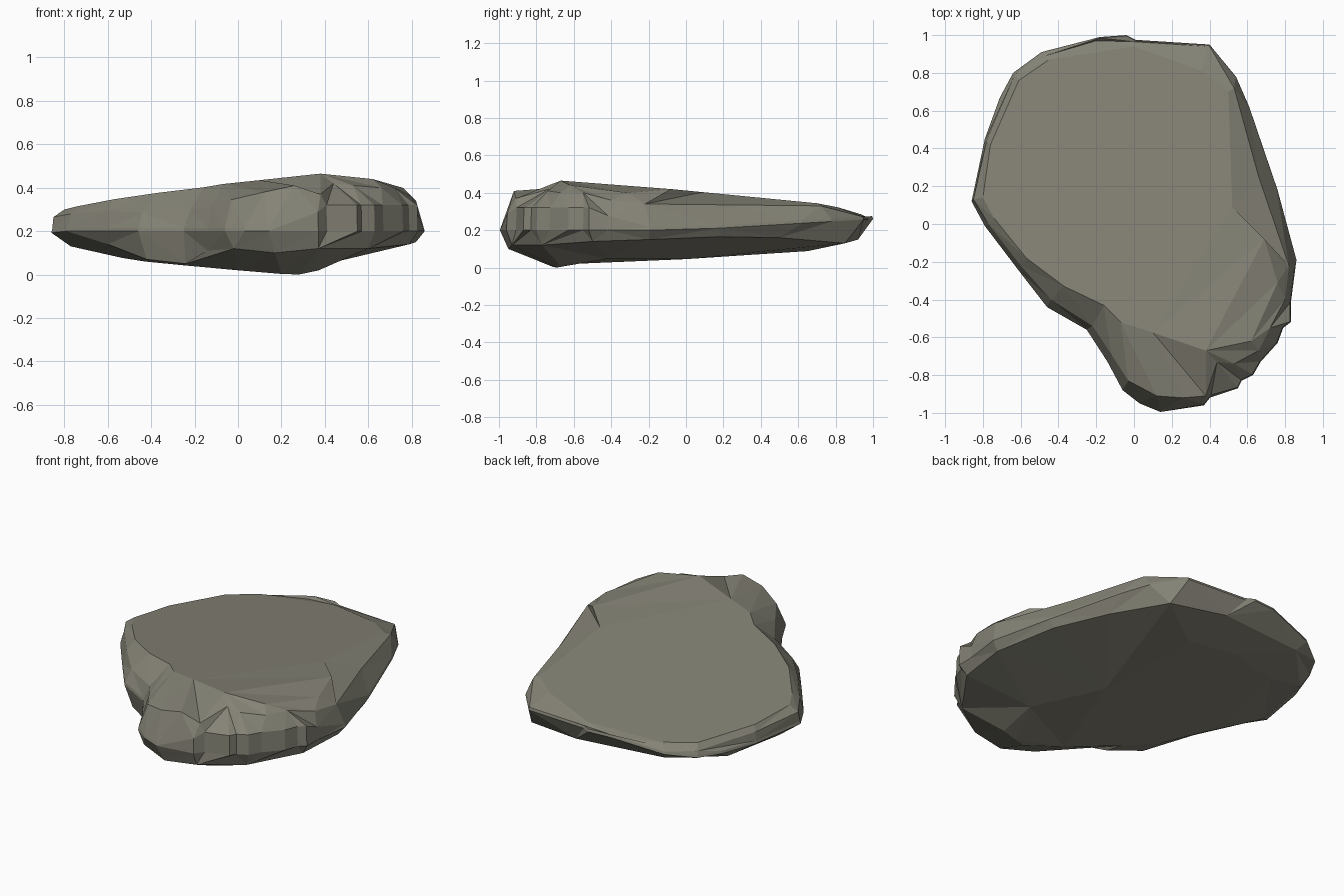
import bpy, bmesh, math


def angle(p):
    return math.atan2(p[1], p[0]) % (2 * math.pi)


def clamp(t):
    return max(0.0, min(1.0, t))


def top_z(x, y):
    # gently tilted upper face, falling away on the right
    return min(0.465 + 0.075 * (x - 0.38) - 0.095 * (y + 0.67), 0.44 - 0.29 * (x - 0.62))


def rim_z(x, y):
    # widest line, higher at the back, dropping at the back left
    back = max(0.0, y)
    return 0.20 + 0.06 * back - 0.18 * back * max(0.0, -x - 0.2)


def chip_z(x, y):
    # top of the steep chipped wall at the front right
    return rim_z(x, y) + 0.015 + 0.105 * clamp((x - 0.3) / 0.1) * clamp((-y - 0.3) / 0.2)


def base_z(x, y):
    # underside: lowest at the front, two planes meeting in a soft keel
    return max(0.06 * (y + 0.68) - 0.05 * (x - 0.3),
               0.005 + 0.2 * (x - 0.3) + 0.085 * (y + 0.68))


# edge of the underside, with the keel on its right
base = [(0.20, -0.71), (0.28, -0.69), (0.37, -0.68), (0.40, -0.42), (0.21, 0.0),
        (0.18, 0.35), (0.15, 0.65), (-0.15, 0.68), (-0.5, 0.58), (-0.6, 0.1),
        (-0.53, -0.1), (-0.43, -0.28), (-0.26, -0.42), (0.0, -0.6)]

# lower bevel, with heights
lower = [(0.17, -0.95, .10), (0.37, -0.93, .12), (0.60, -0.77, .12), (0.79, -0.50, .14),
         (0.82, -0.20, .15), (0.73, 0.18, .165), (0.60, 0.50, .16), (0.45, 0.85, .13),
         (0.10, 0.92, .15), (-0.45, 0.86, .16), (-0.70, 0.60, .135), (-0.77, 0.20, .13),
         (-0.60, -0.20, .14), (-0.42, -0.42, .07), (-0.24, -0.52, .05), (-0.14, -0.66, .11),
         (-0.02, -0.88, .12)]

# widest outline with the chipped front right corner
rim = [(0.14, -0.995), (0.37, -0.96), (0.41, -0.91), (0.55, -0.87), (0.57, -0.83),
       (0.63, -0.80), (0.67, -0.73), (0.76, -0.63), (0.79, -0.55), (0.83, -0.52),
       (0.83, -0.42), (0.86, -0.19), (0.76, 0.18), (0.61, 0.62), (0.54, 0.78),
       (0.40, 0.95), (0.01, 0.975), (-0.04, 1.0), (-0.18, 0.99), (-0.49, 0.91),
       (-0.64, 0.80), (-0.71, 0.67), (-0.79, 0.45), (-0.86, 0.12), (-0.79, -0.01),
       (-0.60, -0.26), (-0.46, -0.44), (-0.25, -0.56), (-0.14, -0.73), (-0.06, -0.88),
       (0.03, -0.95)]

# upper shoulder, with heights
shoulder = [(0.12, -0.91, .38), (0.26, -0.92, .41), (0.38, -0.91, .37), (0.44, -0.73, .42),
            (0.53, -0.74, .41), (0.66, -0.67, .40), (0.72, -0.55, .40), (0.80, -0.40, .36),
            (0.82, -0.22, .34), (0.66, 0.25, .335), (0.53, 0.72, .33), (0.39, 0.94, .275),
            (0.0, 0.965, .27), (-0.2, 0.97, .255), (-0.47, 0.89, .24), (-0.63, 0.79, .22),
            (-0.78, 0.44, .245), (-0.85, 0.13, .265), (-0.77, 0.0, .28), (-0.60, -0.22, .295),
            (-0.44, -0.40, .285), (-0.22, -0.54, .295), (-0.12, -0.69, .32), (-0.03, -0.83, .345)]

# edge of the upper face
top = [(0.38, -0.67), (0.62, -0.62), (0.76, -0.31), (0.69, -0.08),
       (0.52, 0.09), (0.50, 0.70), (0.36, 0.81), (0.0, 0.94), (-0.45, 0.87),
       (-0.61, 0.76), (-0.76, 0.42), (-0.80, 0.14), (-0.74, 0.03), (-0.57, -0.18),
       (-0.37, -0.33), (-0.16, -0.43), (-0.07, -0.52), (0.10, -0.575)]


def lift(points, rule, scale=1.0):
    return [(x * scale, y * scale, rule(x, y)) for x, y in points]


bm = bmesh.new()


def make_loop(points):
    return [bm.verts.new(p) for p in sorted(points, key=angle)]


def stitch(a, b):
    # triangle strip between two loops, following the angle round the centre
    i = j = 0
    while i < len(a) or j < len(b):
        na = angle(a[(i + 1) % len(a)].co) + 2 * math.pi * ((i + 1) // len(a))
        nb = angle(b[(j + 1) % len(b)].co) + 2 * math.pi * ((j + 1) // len(b))
        va, vb = a[i % len(a)], b[j % len(b)]
        if j >= len(b) or (i < len(a) and na <= nb):
            bm.faces.new((va, a[(i + 1) % len(a)], vb))
            i += 1
        else:
            bm.faces.new((va, b[(j + 1) % len(b)], vb))
            j += 1


# stone body
loops = [make_loop(p) for p in (lift(base, base_z), lower, lift(rim, rim_z),
                                lift(rim, chip_z, 0.995), shoulder, lift(top, top_z))]
for a, b in zip(loops, loops[1:]):
    stitch(a, b)
caps = [bm.faces.new(loops[0][::-1]), bm.faces.new(loops[-1])]
bmesh.ops.triangulate(bm, faces=caps)
bmesh.ops.recalc_face_normals(bm, faces=bm.faces[:])

mesh = bpy.data.meshes.new("flat_stone")
bm.to_mesh(mesh)
bm.free()
stone = bpy.data.materials.new("grey_brown_stone")
stone.diffuse_color = (0.235, 0.228, 0.182, 1)
mesh.materials.append(stone)
bpy.context.collection.objects.link(bpy.data.objects.new("flat_stone", mesh))
